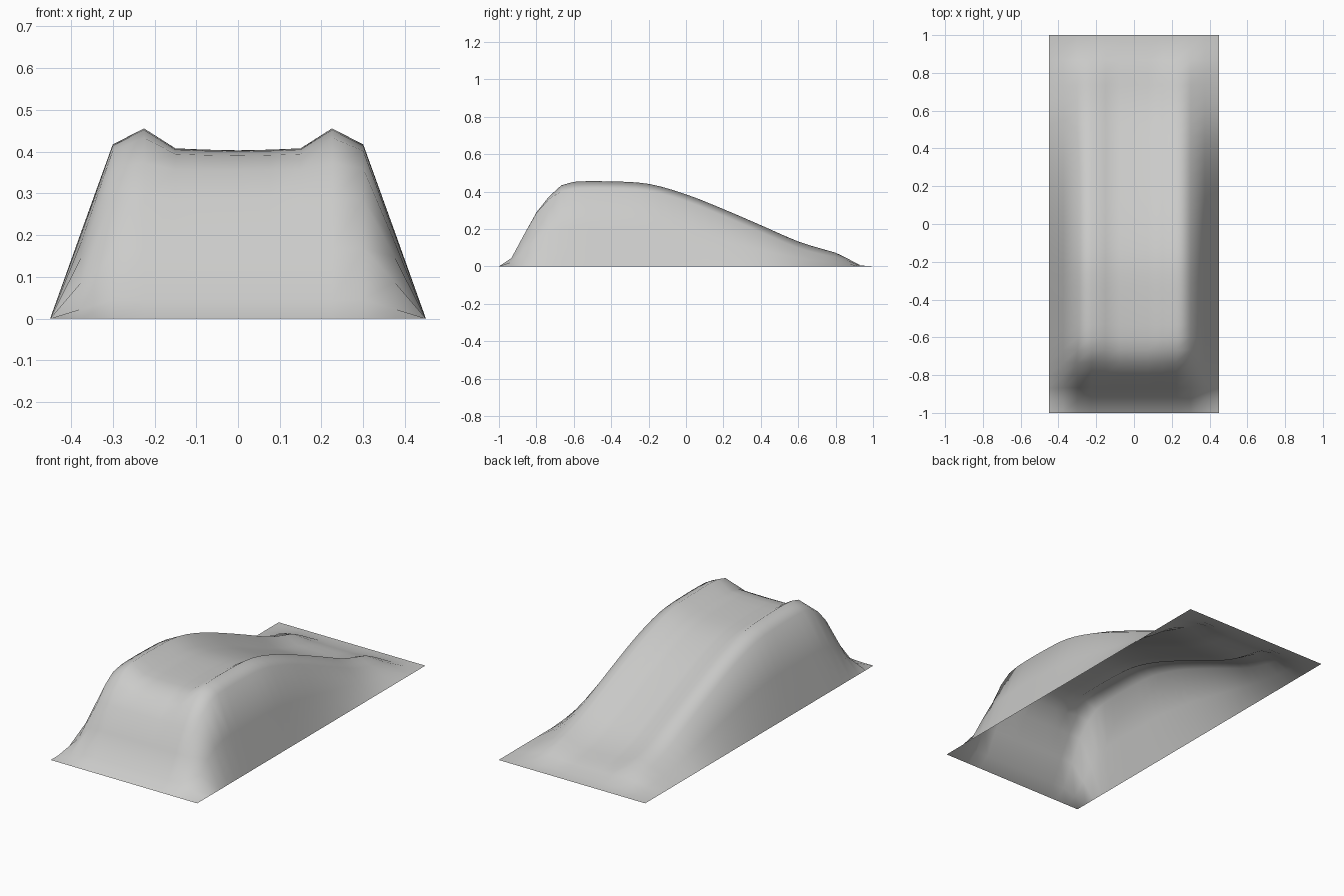
import bpy
import bmesh

cube = bpy.data.objects.get("Cube")
if cube:
    bpy.data.objects.remove(cube, do_unlink=True)

# Lengthwise profile: (y, deck height, extra height of the side ridges)
PROFILE = [
    (-1, 0, 0), (-.933, .045, 0), (-.867, .168, 0), (-.8, .285, .003),
    (-.733, .355, .018), (-.667, .39, .043), (-.6, .4, .052), (-.4, .402, .052),
    (-.2, .389, .052), (0, .335, .05), (.2, .256, .05), (.4, .17, .05),
    (.6, .086, .047), (.733, .052, .04), (.8, .042, .031), (.867, .026, .014),
    (.933, .005, 0), (1, 0, 0),
]
ROWS, COLUMNS = 30, 12
HALF_WIDTH = .45


def slope(i, k):
    """Tangent of the profile at knot i; flat at the ends."""
    if i in (0, len(PROFILE) - 1):
        return 0
    a, b = PROFILE[i - 1], PROFILE[i + 1]
    return (b[k] - a[k]) / (b[0] - a[0])


def sample(y, k):
    """Smooth Hermite interpolation of one profile channel."""
    i = max(j for j in range(len(PROFILE) - 1) if PROFILE[j][0] <= y or j == 0)
    a, b = PROFILE[i], PROFILE[i + 1]
    h = b[0] - a[0]
    t = (y - a[0]) / h
    u = 1 - t
    value = (a[k] * (1 + 2 * t) * u * u + b[k] * t * t * (3 - 2 * t)
             + h * t * u * (slope(i, k) * u - slope(i + 1, k) * t))
    return max(0, value)


def height(column, y):
    """Cross-section: sloping wall, shoulder, ridge, then a slightly dished deck."""
    deck, ridge = sample(y, 1), sample(y, 2)
    step = min(column, COLUMNS - column)
    section = [0, deck * .52, deck + ridge * .27, deck + ridge, deck + ridge * .09,
               deck + ridge * .03, deck]
    return section[step]


# Ramp shell, open underneath
bm = bmesh.new()
grid = []
for r in range(ROWS + 1):
    y = 2 * r / ROWS - 1
    grid.append([bm.verts.new((HALF_WIDTH * (2 * c / COLUMNS - 1), y, height(c, y)))
                 for c in range(COLUMNS + 1)])
for r in range(ROWS):
    for c in range(COLUMNS):
        face = bm.faces.new((grid[r][c], grid[r][c + 1],
                             grid[r + 1][c + 1], grid[r + 1][c]))
        face.smooth = True
mesh = bpy.data.meshes.new("ramp_shell")
bm.to_mesh(mesh)
bm.free()
ramp = bpy.data.objects.new("ramp_shell", mesh)
bpy.context.collection.objects.link(ramp)

# Plain grey surface
grey = bpy.data.materials.new("light_grey")
grey.use_nodes = True
colour = (.6, .6, .59, 1)
grey.diffuse_color = colour
shader = next(n for n in grey.node_tree.nodes if n.type == "BSDF_PRINCIPLED")
shader.inputs["Base Color"].default_value = colour
mesh.materials.append(grey)
